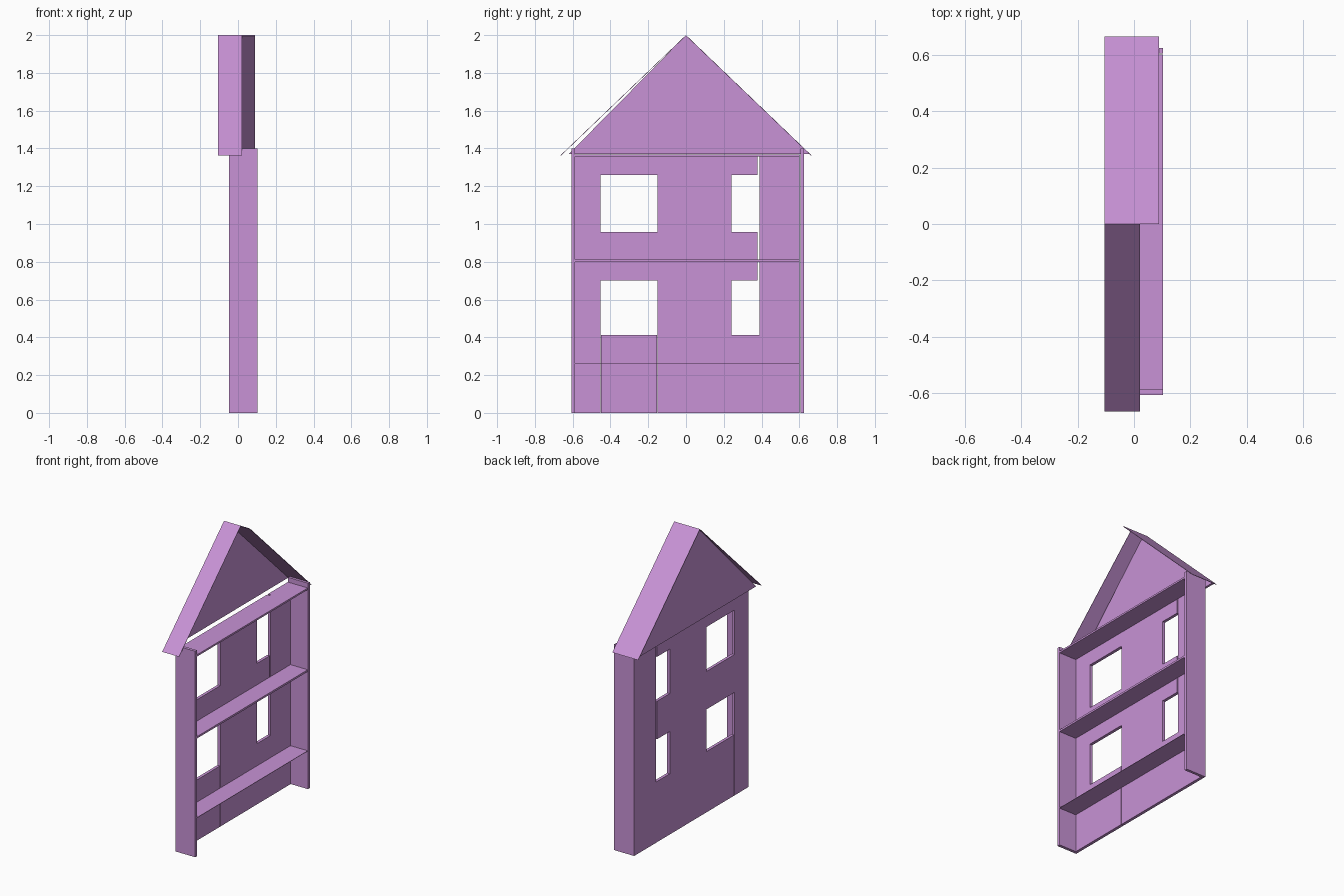
import bpy
import bmesh

cube = bpy.data.objects.get("Cube")
if cube:
    bpy.data.objects.remove(cube, do_unlink=True)

# Single flat colour
COLOUR = (0.58, 0.29, 0.67, 1.0)
mat = bpy.data.materials.new("lilac")
mat.use_nodes = True
mat.diffuse_color = COLOUR
mat.node_tree.nodes["Principled BSDF"].inputs["Base Color"].default_value = COLOUR


def prism(name, x0, x1, profile):
    """Extrude a (y, z) outline from x0 to x1."""
    bm = bmesh.new()
    face = bm.faces.new([bm.verts.new((x0, y, z)) for y, z in profile])
    new = bmesh.ops.extrude_face_region(bm, geom=[face])["geom"]
    verts = [g for g in new if isinstance(g, bmesh.types.BMVert)]
    bmesh.ops.translate(bm, verts=verts, vec=(x1 - x0, 0, 0))
    bmesh.ops.recalc_face_normals(bm, faces=bm.faces[:])
    mesh = bpy.data.meshes.new(name)
    bm.to_mesh(mesh)
    bm.free()
    mesh.materials.append(mat)
    obj = bpy.data.objects.new(name, mesh)
    bpy.context.collection.objects.link(obj)
    return obj


def box(name, x0, x1, y0, y1, z0, z1):
    return prism(name, x0, x1, [(y0, z0), (y1, z0), (y1, z1), (y0, z1)])


# Main dimensions
BACK, INNER, OPEN = -0.047, -0.027, 0.103
LEFT, RIGHT = -0.587, 0.602
SIDE_TOP, WALL_TOP = 1.4, 1.369
EAVE, RIDGE = 1.363, 2.0
ROOF_BACK = -0.105
SEAM = 0.003

# Side boards
box("front_side_board", BACK, OPEN, LEFT - 0.02, LEFT, 0, SIDE_TOP)
box("rear_side_board", BACK, OPEN, RIGHT + 0.003, RIGHT + 0.022, 0, SIDE_TOP)

# Full height wall panels
wide = (-0.453, -0.151)
narrow = (0.241, 0.389)
for name, y0, y1 in (("front_wall_panel", LEFT, wide[0]),
                     ("middle_wall_panel", wide[1], narrow[0]),
                     ("rear_wall_panel", narrow[1], RIGHT)):
    box(name, BACK, INNER, y0, y1, 0, WALL_TOP)

# Panels below, between and above the windows
rows = (("sill", 0, 0.413), ("spandrel", 0.70, 0.958), ("lintel", 1.26, WALL_TOP))
for name, z0, z1 in rows:
    low = name == "sill"
    gap = SEAM if low else 0
    box("wide_window_" + name, BACK, INNER, wide[0] + gap, wide[1] - gap, z0, z1)
    end = narrow[1] if low else narrow[1] - 0.01
    box("narrow_window_" + name, BACK, INNER, narrow[0], end, z0, z1)

# Shelves
for name, top, thick in (("bottom_shelf", 0.262, 0.003),
                         ("middle_shelf", 0.813, 0.013),
                         ("top_shelf", WALL_TOP, 0.012)):
    box(name, INNER, OPEN, LEFT, RIGHT, top - thick, top)

# Gable board, set just behind the wall
prism("gable", -0.094, -0.079, [(-0.62, 1.371), (0.653, 1.371), (0, RIDGE - 0.001)])

# Thin roof slopes, the front one narrower
for name, side, x1 in (("front_roof_slope", -1, 0.021), ("rear_roof_slope", 1, 0.089)):
    prism(name, ROOF_BACK, x1,
          [(0, RIDGE), (side * 0.665, EAVE), (side * 0.661, EAVE), (0, RIDGE - 0.004)])
